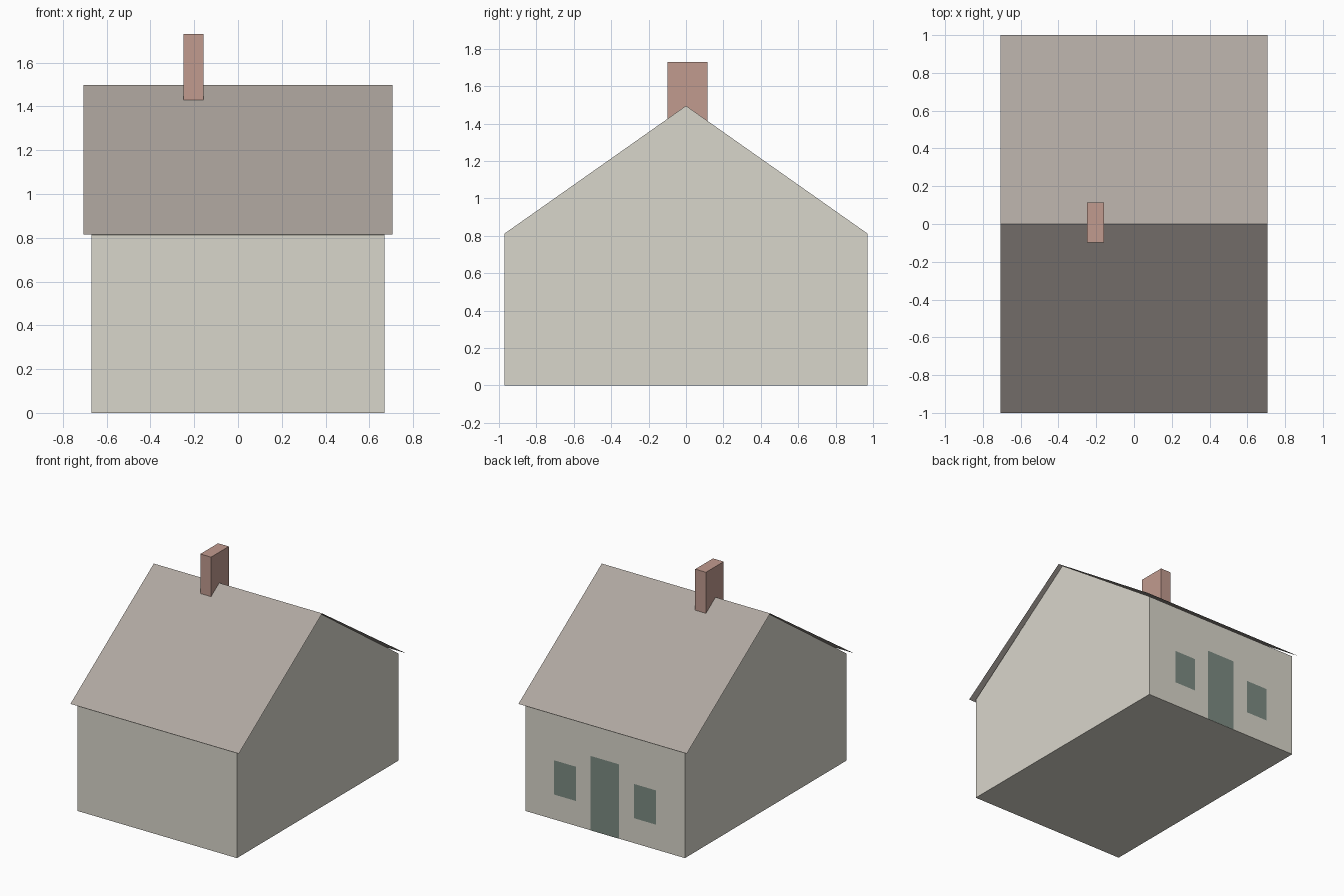
import bpy

cube = bpy.data.objects.get("Cube")
if cube:
    bpy.data.objects.remove(cube, do_unlink=True)


def material(name, rgb):
    """Flat material from 0-255 display values, converted to linear."""
    lin = [((c / 255 + 0.055) / 1.055) ** 2.4 for c in rgb]
    mat = bpy.data.materials.new(name)
    mat.use_nodes = True
    mat.diffuse_color = (*lin, 1)
    mat.node_tree.nodes["Principled BSDF"].inputs["Base Color"].default_value = (*lin, 1)
    return mat


wall_paint = material("warm_grey_wall", (217, 214, 203))
roof_paint = material("taupe_roof", (175, 167, 160))
brick_paint = material("dusty_red_brick", (193, 155, 143))
trim_paint = material("grey_green_trim", (125, 140, 131))


def add_mesh(name, verts, faces, mat):
    mesh = bpy.data.meshes.new(name)
    mesh.from_pydata(verts, [], faces)
    mesh.materials.append(mat)
    obj = bpy.data.objects.new(name, mesh)
    bpy.context.collection.objects.link(obj)
    return obj


def extrude_x(name, profile, x0, x1, mat, closed=True):
    """Sweep a (y, z) profile along x; an open profile gives a thin sheet."""
    n = len(profile)
    verts = [(x, y, z) for x in (x0, x1) for y, z in profile]
    faces = [(i, (i + 1) % n, (i + 1) % n + n, i + n)
             for i in range(n if closed else n - 1)]
    if closed:
        faces += [tuple(reversed(range(n))), tuple(range(n, 2 * n))]
    # Counter-clockwise profiles need their side faces turned outwards
    faces = [f[::-1] if len(f) == 4 and i < n else f for i, f in enumerate(faces)]
    obj = add_mesh(name, verts, faces, mat)
    return obj


def back_panel(name, x0, x1, z0, z1):
    """Thin painted panel lying on the back wall."""
    y = HALF_DEPTH + 0.002
    return add_mesh(name, [(x1, y, z0), (x0, y, z0), (x0, y, z1), (x1, y, z1)],
                    [(0, 1, 2, 3)], trim_paint)


HALF_WIDTH, HALF_DEPTH = 0.67, 0.97
EAVE, RIDGE = 0.812, 1.495

# House body with gable ends
body = extrude_x("house_body",
                 [(-HALF_DEPTH, 0), (HALF_DEPTH, 0), (HALF_DEPTH, EAVE),
                  (0, RIDGE), (-HALF_DEPTH, EAVE)],
                 -HALF_WIDTH, HALF_WIDTH, wall_paint)

# Overhanging roof sheet
extrude_x("roof", [(1, EAVE + 0.002), (0, RIDGE + 0.002), (-1, EAVE + 0.002)],
          -0.707, 0.707, roof_paint, closed=False)

# Chimney straddling the ridge
extrude_x("chimney", [(-0.098, 1.40), (0.115, 1.40), (0.115, 1.73), (-0.098, 1.73)],
          -0.248, -0.158, brick_paint)

# Door and windows on the back wall
back_panel("door", -0.12, 0.12, 0, 0.565)
for side, x in (("left", 0.335), ("right", -0.335)):
    back_panel(side + "_window", x - 0.092, x + 0.092, 0.19, 0.45)

# Make every closed solid face outwards
import bmesh
for name in ("house_body", "chimney"):
    mesh = bpy.data.objects[name].data
    bm = bmesh.new()
    bm.from_mesh(mesh)
    bmesh.ops.recalc_face_normals(bm, faces=bm.faces)
    bm.to_mesh(mesh)
    bm.free()
